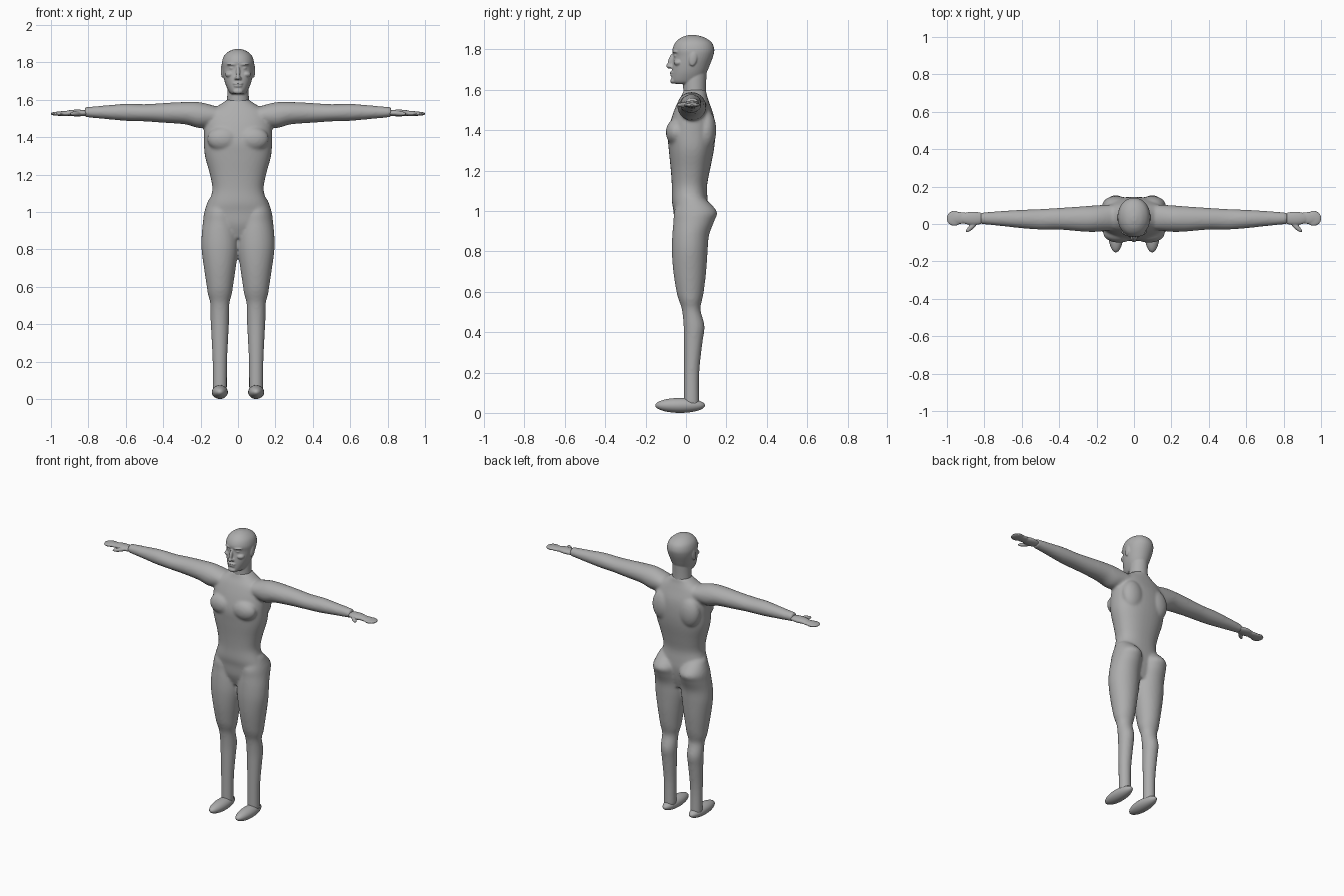
import bpy, bmesh, math
from mathutils import Matrix, Vector

if "Cube" in bpy.data.objects:
    bpy.data.objects.remove(bpy.data.objects["Cube"])

GREY = (0.42, 0.42, 0.42, 1)
skin = bpy.data.materials.new("matte grey")
skin.use_nodes = True
skin.diffuse_color = GREY
skin.node_tree.nodes["Principled BSDF"].inputs["Base Color"].default_value = GREY


def refine(rows, n=4):
    """Pass a smooth curve through the measured sections."""
    vs = [rows[0]] + list(rows) + [rows[-1]]
    out = []
    for p, a, b, q in zip(vs, vs[1:], vs[2:], vs[3:]):
        for i in range(n):
            t = i / n
            out.append([y + t / 2 * (z - x + t * (2*x - 5*y + 4*z - w + t * (3*(y - z) + w - x)))
                        for x, y, z, w in zip(p, a, b, q)])
    return out + [list(rows[-1])]


def loft(bm, rows, place, power=2.0, sides=40):
    """Skin oval sections given as (position, low a, high a, low b, high b)."""
    rings = []
    for t, a0, a1, b0, b1 in refine(rows):
        ring = []
        for k in range(sides):
            c, s = math.cos(math.tau * k / sides), math.sin(math.tau * k / sides)
            c, s = (math.copysign(abs(v) ** (2 / power), v) for v in (c, s))
            ring.append(bm.verts.new(place(t, (a0 + a1 + c * (a1 - a0)) / 2,
                                           (b0 + b1 + s * (b1 - b0)) / 2)))
        rings.append(ring)
    for r, q in zip(rings, rings[1:]):
        for k in range(sides):
            j = (k + 1) % sides
            bm.faces.new((r[k], r[j], q[j], q[k]))
    bm.faces.new(rings[0])
    bm.faces.new(rings[-1])


def blob(bm, centre, radii, turn=0, axis='Z'):
    """Add an ellipsoid."""
    m = (Matrix.Translation(centre) @ Matrix.Rotation(turn, 4, axis)
         @ Matrix.Diagonal((*radii, 1)))
    bmesh.ops.create_uvsphere(bm, u_segments=32, v_segments=20, radius=1, matrix=m)


def finish(bm, name, voxel=0, relax=0):
    bmesh.ops.recalc_face_normals(bm, faces=bm.faces)
    for f in bm.faces:
        f.smooth = True
    mesh = bpy.data.meshes.new(name)
    bm.to_mesh(mesh)
    bm.free()
    mesh.materials.append(skin)
    ob = bpy.data.objects.new(name, mesh)
    bpy.context.collection.objects.link(ob)
    if voxel:
        mod = ob.modifiers.new("fuse", 'REMESH')
        mod.mode, mod.voxel_size, mod.use_smooth_shade = 'VOXEL', voxel, True
        mod = ob.modifiers.new("relax", 'SMOOTH')
        mod.factor, mod.iterations = 0.5, relax
    return ob


def upright(t, a, b):
    return Vector((a, b, t))


def symmetric(rows):
    return [(z, -w, w, f, b) for z, w, f, b in rows]


# Body: torso with chest, arms and legs fused into one skin
body = bmesh.new()
torso = [(.86, .1, -.03, .08), (.93, .15, -.055, .1), (1, .172, -.062, .11),
         (1.05, .156, -.07, .108), (1.12, .137, -.07, .104), (1.2, .15, -.075, .118),
         (1.3, .177, -.085, .138), (1.38, .182, -.09, .145), (1.46, .18, -.072, .14),
         (1.53, .16, -.045, .118), (1.575, .095, -.02, .103), (1.6, .058, -.012, .1)]
loft(body, symmetric(torso), upright, 2.3)
leg = [(1.07, .06, -.03, .085), (1, .083, -.058, .152), (.95, .09, -.062, .14),
       (.88, .097, -.068, .114), (.8, .098, -.07, .107), (.7, .085, -.063, .1),
       (.6, .07, -.047, .088), (.56, .064, -.036, .08), (.51, .051, -.02, .072),
       (.43, .05, -.012, .092), (.35, .046, -.01, .082), (.2, .039, -.01, .066),
       (.04, .038, -.01, .066)]
arm = [(.1, -.03, .105, 1.47, 1.56), (.2, -.042, .1, 1.448, 1.586),
       (.28, -.04, .094, 1.468, 1.588), (.4, -.03, .086, 1.477, 1.582),
       (.5, -.03, .08, 1.484, 1.576), (.6, -.023, .076, 1.487, 1.578),
       (.7, -.012, .07, 1.496, 1.57), (.82, 0, .061, 1.507, 1.56)]
for s in (1, -1):
    loft(body, symmetric(leg), lambda t, a, b: Vector((s * (.097 + a), b, t)))
    loft(body, arm, lambda t, a, b: Vector((s * t, a, b)))
    blob(body, (s * .08, -.05, 1.39), (.085, .05, .065))
    blob(body, (s * .095, .1, 1.4), (.075, .05, .1))
finish(body, "body", .008, 8)

# Head: skull and neck with raised facial features
head = bmesh.new()
skull = [(1.63, .034, -.058, .05), (1.642, .048, -.071, .08), (1.68, .066, -.071, .1),
         (1.72, .077, -.068, .117), (1.765, .085, -.062, .134), (1.8, .086, -.067, .14),
         (1.835, .074, -.052, .127), (1.86, .046, -.022, .09), (1.872, .012, .015, .045)]
loft(head, symmetric(skull), upright, 2.1)
neck = [(1.53, .068, -.02, .108), (1.58, .06, -.014, .1), (1.64, .057, -.014, .1),
        (1.72, .055, -.01, .105)]
loft(head, symmetric(neck), upright)
blob(head, (0, -.075, 1.742), (.011, .014, .04), -.3, 'X')
blob(head, (0, -.081, 1.718), (.014, .018, .011))
blob(head, (0, -.068, 1.686), (.027, .013, .006))
blob(head, (0, -.066, 1.673), (.024, .013, .007))
blob(head, (0, -.064, 1.644), (.026, .014, .014))
for s in (1, -1):
    blob(head, (s * .034, -.051, 1.789), (.028, .015, .007), s * .35)
    blob(head, (s * .032, -.047, 1.769), (.015, .013, .008), s * .3)
    blob(head, (s * .046, -.04, 1.735), (.024, .02, .016), s * .5)
    blob(head, (s * .012, -.072, 1.714), (.008, .011, .008))
    blob(head, (s * .083, .035, 1.755), (.009, .02, .038), -.15, 'X')
finish(head, "head", .004, 4)

for s, side in ((1, "left"), (-1, "right")):
    # Hand: palm, joined fingers with a rounded end, and thumb
    hand = bmesh.new()
    blob(hand, (s * .86, .03, 1.529), (.075, .036, .018))
    blob(hand, (s * .93, .032, 1.526), (.06, .032, .013))
    blob(hand, (s * .961, .03, 1.525), (.041, .041, .011))
    blob(hand, (s * .868, -.015, 1.525), (.042, .013, .012), s * -.75)
    finish(hand, side + "_hand", .004, 3)

    # Foot: one long rounded form
    foot = bmesh.new()
    blob(foot, (s * .097, -.029, .037), (.043, .123, .037))
    finish(foot, side + "_foot")
